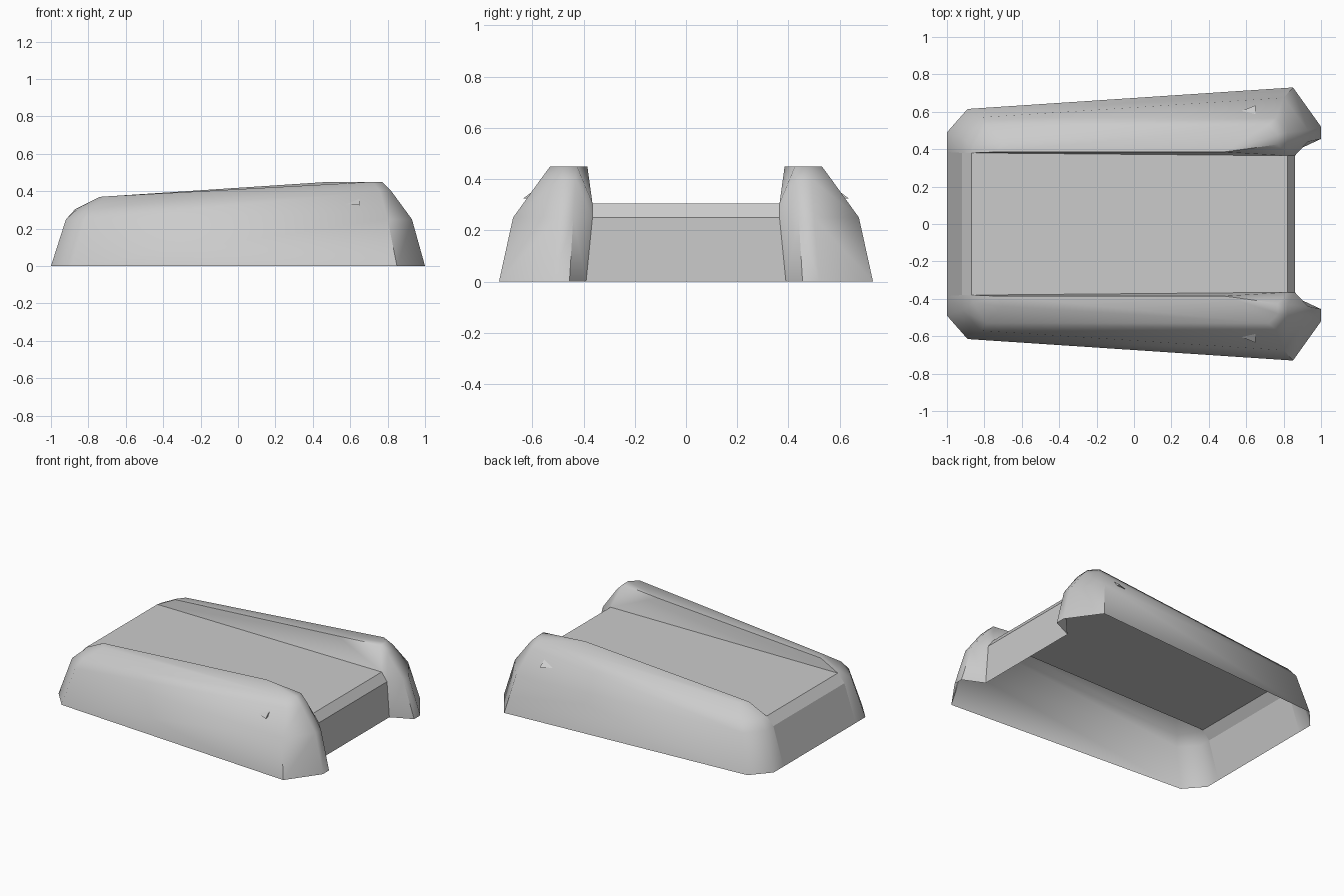
import bpy, bmesh, math

if "Cube" in bpy.data.objects:
    bpy.data.objects.remove(bpy.data.objects["Cube"], do_unlink=True)

grey = bpy.data.materials.new("plain_grey")
grey.use_nodes = True
colour = (0.6, 0.6, 0.6, 1)
grey.diffuse_color = colour
grey.node_tree.nodes["Principled BSDF"].inputs["Base Color"].default_value = colour


def build(name, points, faces, side=1, smooth=None):
    """Mesh from points, optionally flipped in y, with normals facing outward."""
    bm = bmesh.new()
    verts = [bm.verts.new((x, y * side, z)) for x, y, z in points]
    for f in faces:
        bm.faces.new([verts[i] for i in f])
    bmesh.ops.recalc_face_normals(bm, faces=bm.faces)
    if max(bm.faces, key=lambda f: f.calc_center_median().z).normal.z < 0:
        bmesh.ops.reverse_faces(bm, faces=bm.faces)
    mesh = bpy.data.meshes.new(name)
    bm.to_mesh(mesh)
    bm.free()
    mesh.materials.append(grey)
    ob = bpy.data.objects.new(name, mesh)
    bpy.context.collection.objects.link(ob)
    if smooth:
        bpy.ops.object.select_all(action='DESELECT')
        ob.select_set(True)
        bpy.context.view_layer.objects.active = ob
        bpy.ops.object.shade_smooth_by_angle(angle=math.radians(smooth))
    return ob


# Central deck: a folded strip with sloped tail and bevelled nose, open below
deck_profile = [(-1, .385, 0), (-.92, .38, .25), (-.87, .38, .305),
                (.82, .365, .305), (.86, .365, .25), (.86, .39, 0)]
deck_points = [(x, s * y, z) for x, y, z in deck_profile for s in (-1, 1)]
deck_faces = [(2 * i, 2 * i + 1, 2 * i + 3, 2 * i + 2)
              for i in range(len(deck_profile) - 1)]
build("deck", deck_points, deck_faces)

# Side rail: columns run round the outside from tail to nose, each bottom to top
columns = [
    [(-1, .385, 0), (-.92, .38, .25), (-.87, .38, .305), (-.74, .385, .37)],
    [(-1, .49, 0), (-.92, .46, .25), (-.86, .42, .305), (-.74, .40, .37)],
    [(-.89, .615, 0), (-.82, .57, .25), (-.79, .53, .305), (-.70, .44, .373)],
    [(.85, .73, 0), (.80, .675, .25), (.76, .567, .40), (.72, .53, .45)],
    [(1, .52, 0), (.93, .50, .25), (.82, .49, .40), (.77, .48, .45)],
    [(1, .455, 0), (.93, .44, .25), (.82, .43, .40), (.77, .425, .45)],
]
rows = 4
rail_points = [p for col in columns for p in col]
rail_faces = [(c * rows + r, c * rows + r + 1, (c + 1) * rows + r + 1, (c + 1) * rows + r)
              for c in range(len(columns) - 1) for r in range(rows - 1)]

# Inner cheek beside the nose, and the start of the flared top edge
A, B, C, D, E, F = (c * rows for c in range(len(columns)))
G = len(rail_points)
flare = G + 3
rail_points += [(.86, .39, 0), (.86, .365, .25), (.82, .365, .305), (.48, .385, .45)]
rail_faces += [
    (A + 3, B + 3, C + 3), (A + 3, C + 3, D + 3, flare), (flare, D + 3, E + 3, F + 3),
    (A + 2, A + 3, flare, G + 2), (G + 2, flare, F + 3), (G + 2, F + 3, F + 2),
    (G + 1, G + 2, F + 2, F + 1), (G, G + 1, F + 1, F),
]

# Small pointed fin on the outside of each rail
fin_points = [(.57, .602, .33), (.65, .635, .325), (.65, .575, .37), (.65, .56, .325)]
fin_faces = [(0, 1, 2), (1, 3, 2), (0, 3, 1), (0, 2, 3)]

for label, side in (("front", -1), ("back", 1)):
    build(label + "_rail", rail_points, rail_faces, side, smooth=50)
    build(label + "_fin", fin_points, fin_faces, side)
